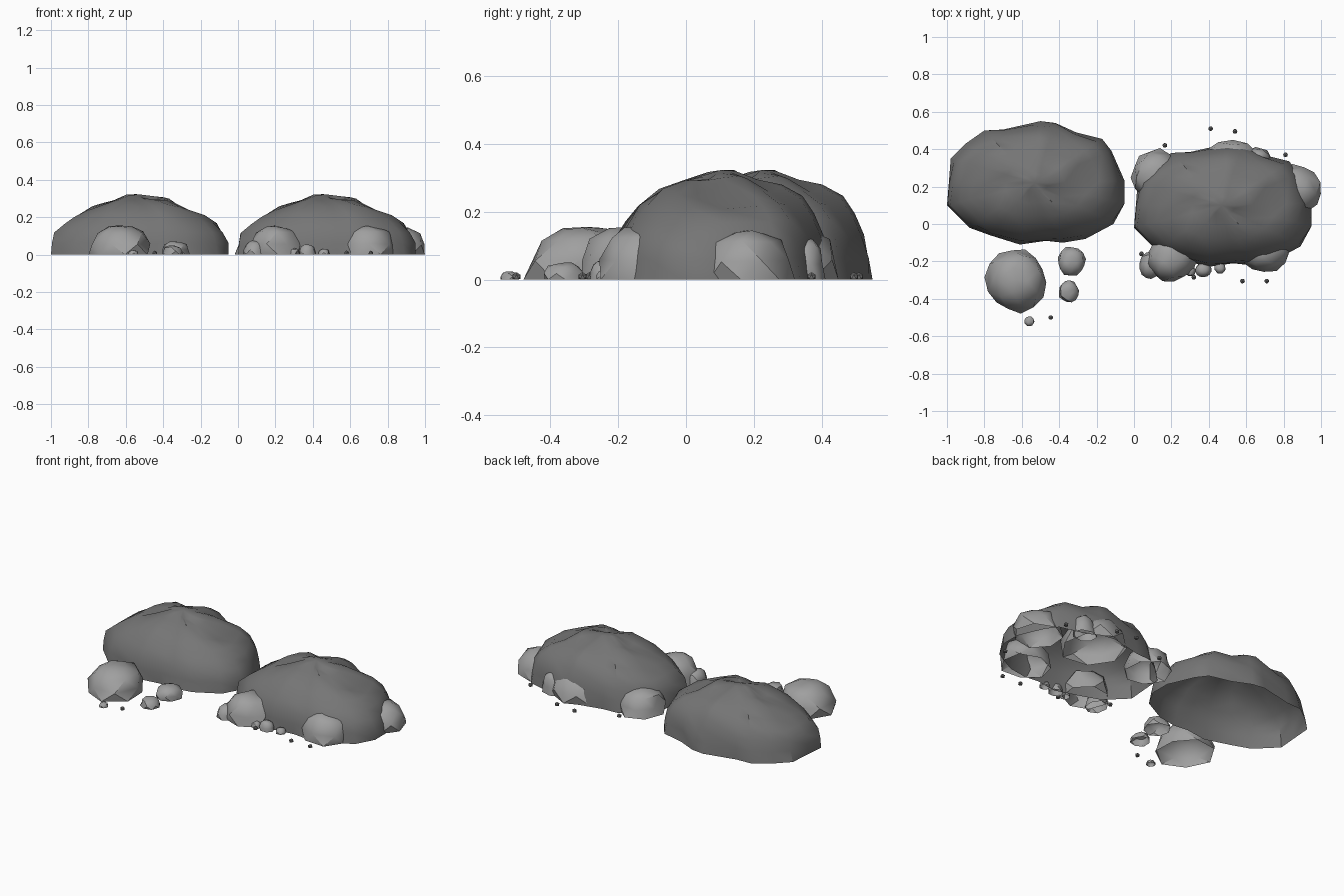
import bpy, bmesh, math, random
from mathutils import Vector

random.seed(4)
if "Cube" in bpy.data.objects:
    bpy.data.objects.remove(bpy.data.objects["Cube"])


def material(name, grey):
    m = bpy.data.materials.new(name)
    m.use_nodes = True
    m.diffuse_color = (grey, grey, grey, 1)
    m.node_tree.nodes["Principled BSDF"].inputs["Base Color"].default_value = (grey, grey, grey, 1)
    return m


dark = material("dark grey rock", 0.18)
light = material("light grey stone", 0.35)


def dome(name, rings, top, mat, angle):
    """Open-bottomed shell from rings of points, closed by a top point."""
    bm = bmesh.new()
    loops = [[bm.verts.new(p) for p in ring] for ring in rings]
    n = len(loops[0])
    for low, high in zip(loops, loops[1:]):
        for i in range(n):
            j = (i + 1) % n
            bm.faces.new((low[i], low[j], high[i]))
            bm.faces.new((low[j], high[j], high[i]))
    tip = bm.verts.new(top)
    for i in range(n):
        bm.faces.new((loops[-1][i], loops[-1][(i + 1) % n], tip))
    bmesh.ops.recalc_face_normals(bm, faces=bm.faces)
    if sum(f.normal.z for f in bm.faces) < 0:
        bmesh.ops.reverse_faces(bm, faces=bm.faces)
    mesh = bpy.data.meshes.new(name)
    bm.to_mesh(mesh)
    bm.free()
    mesh.materials.append(mat)
    ob = bpy.data.objects.new(name, mesh)
    bpy.context.collection.objects.link(ob)
    bpy.ops.object.select_all(action="DESELECT")
    ob.select_set(True)
    bpy.context.view_layer.objects.active = ob
    bpy.ops.object.shade_smooth_by_angle(angle=math.radians(angle))
    return ob


# Large rock: outline (counter-clockwise), lumps and hollows
ROCK = [(-1.0, .10), (-.99, .22), (-.98, .35), (-.90, .43), (-.80, .50), (-.70, .505), (-.5, .55),
        (-.42, .54), (-.31, .49), (-.17, .455), (-.12, .39), (-.05, .23), (-.05, .11),
        (-.11, 0), (-.26, -.08), (-.38, -.10), (-.47, -.09), (-.61, -.11), (-.77, -.06),
        (-.88, -.02)][::-1]
LUMPS = [(-.57, .24, .018, .08), (-.40, .24, .025, .06), (-.48, .18, -.015, .05),
         (-.29, .22, -.03, .07), (-.18, .30, .015, .07), (-.68, .22, -.02, .07),
         (-.72, .33, .02, .08), (-.50, .46, .04, .10), (-.75, .44, .03, .09),
         (-.27, .42, .02, .08), (-.62, .04, .02, .09), (-.38, .04, .02, .08),
         (-.85, .14, -.01, .08)]
PROFILE = [(1, 0), (.985, .2), (.95, .38), (.86, .53), (.73, .67), (.56, .80), (.34, .92), (.14, .98)]


def lumps(x, y):
    return sum(a * math.exp(-((x - u) ** 2 + (y - v) ** 2) / (w * w)) for u, v, a, w in LUMPS)


centre = Vector((-.53, .22))
rings = []
for scale, level in PROFILE:
    ring = []
    for p in ROCK:
        q = centre + (Vector(p) - centre) * scale * (1 + random.uniform(-.03, .015) * (level > 0))
        z = level * .312 * random.uniform(.985, 1.015)
        ring.append((q.x, q.y, z + lumps(q.x, q.y) * min(1, level * 1.5)))
    rings.append(ring)
rock = dome("left_large_rock", rings, (-.53, .22, .312 + lumps(-.53, .22)), dark, 35)
twin = rock.copy()
twin.name = "right_large_rock"
twin.location = (1.0, -.12, 0)
bpy.context.collection.objects.link(twin)

# Smaller stones: x, y, half width, half depth, height
STONES = [(-.63, -.30, .16, .17, .155), (-.335, -.20, .075, .08, .07), (-.35, -.36, .055, .06, .05),
          (-.56, -.52, .028, .027, .024),
          (.20, -.18, .135, .13, .155), (.09, -.22, .06, .075, .075), (.37, -.245, .045, .04, .055),
          (.30, -.25, .03, .03, .035), (.46, -.235, .03, .03, .03), (.69, -.13, .15, .13, .155),
          (.86, .18, .14, .135, .145), (.12, .26, .13, .14, .14), (.52, .27, .19, .19, .16),
          (.66, .35, .075, .06, .12)]
STONE_PROFILE = [(1, 0), (.97, .38), (.78, .80), (.38, .97)]
for x, y, rx, ry, h in STONES:
    turn = random.random()
    rings = []
    for k, (scale, level) in enumerate(STONE_PROFILE):
        ring = []
        for i in range(7):
            a = (i + turn + k / 2) * math.tau / 7
            r = scale * random.uniform(.94, 1.07)
            ring.append((x + rx * r * math.cos(a), y + ry * r * math.sin(a),
                         h * level * random.uniform(.92, 1.04)))
        rings.append(ring)
    dome("stone", rings, (x, y, h), light, 38)

# Scattered pebbles
for x, y in [(-.445, -.5), (.04, -.16), (.165, .42), (.41, .51), (.54, .495), (.81, .37),
             (.88, -.08), (.71, -.305), (.58, -.305), (.32, -.285)]:
    bpy.ops.mesh.primitive_ico_sphere_add(subdivisions=1, radius=.014, location=(x, y, .008))
    pebble = bpy.context.object
    pebble.name = "pebble"
    for v in pebble.data.vertices:
        v.co.z = max(v.co.z, -.008)
    pebble.data.materials.append(dark)
